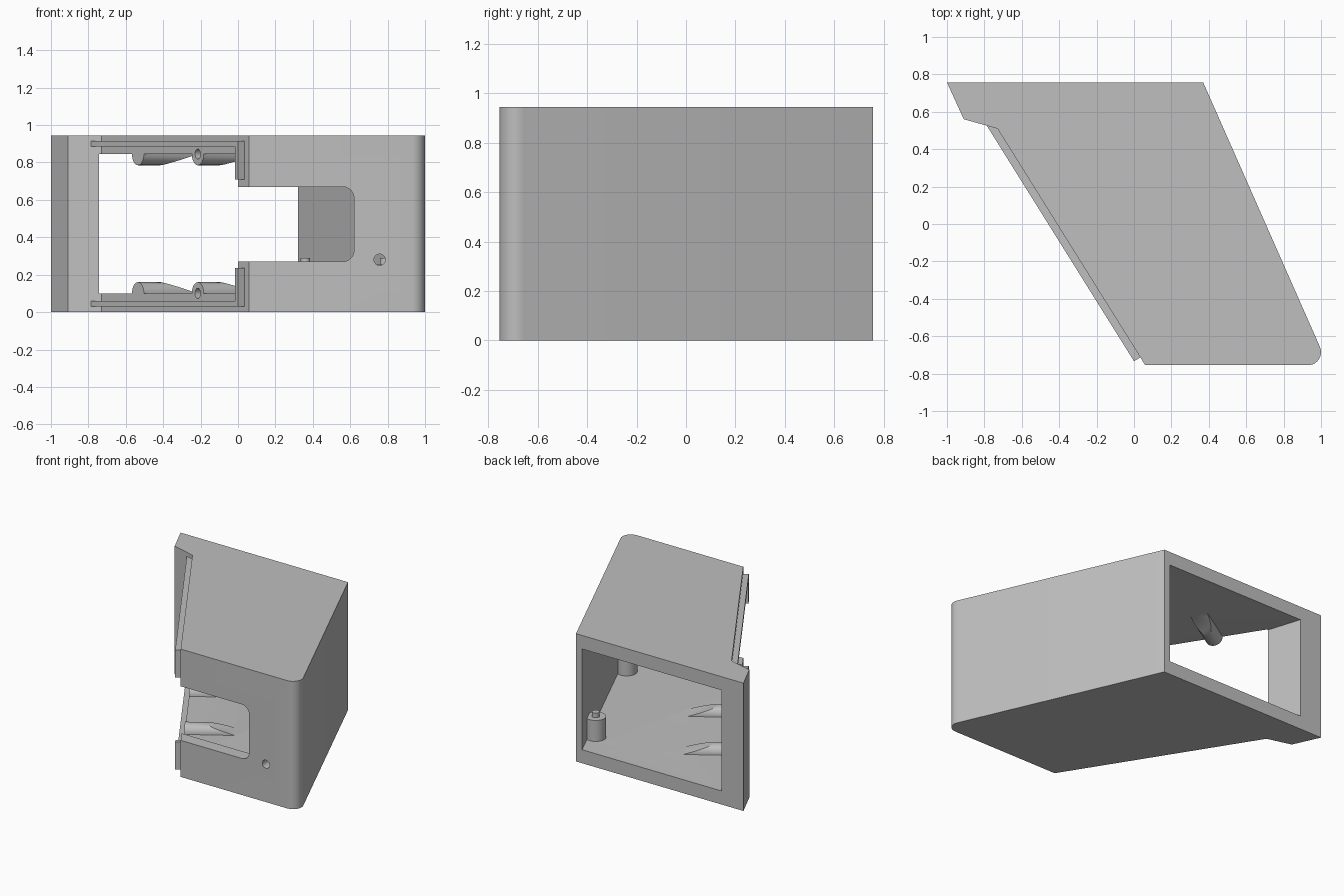
import bpy, bmesh
from math import sin, cos, radians
from mathutils import Matrix, Vector

if "Cube" in bpy.data.objects:
    bpy.data.objects.remove(bpy.data.objects["Cube"])

# Single matte grey plastic
grey = bpy.data.materials.new("grey_plastic")
grey.use_nodes = True
grey.diffuse_color = (0.52, 0.52, 0.52, 1)
grey.node_tree.nodes["Principled BSDF"].inputs["Base Color"].default_value = (0.52, 0.52, 0.52, 1)

HEIGHT, WALL = 0.945, 0.1
ALONG = Vector((0.53, -0.848, 0)).normalized()      # runs down the slanted opening
INWARD = Vector((-ALONG.y, ALONG.x, 0))             # points into the housing
ORIGIN = Vector((-0.73, 0.51, 0))                   # top end of the slanted opening


def frame(origin, x_axis, y_axis, z_axis):
    m = Matrix((x_axis, y_axis, z_axis)).transposed().to_4x4()
    m.translation = origin
    return m


def arc(cx, cy, r, start, end, steps=10):
    angles = [radians(start + (end - start) * i / steps) for i in range(steps + 1)]
    return [(cx + r * cos(a), cy + r * sin(a)) for a in angles]


def circle(cx, cy, r, sides=32):
    return arc(cx, cy, r, 0, 360, sides)[:-1]


def prism(name, points, low, high, matrix=Matrix(), cut=None):
    """Extrude a flat profile, optionally slice it with a plane, then place it."""
    bm = bmesh.new()
    face = bm.faces.new([bm.verts.new((x, y, low)) for x, y in points])
    new = bmesh.ops.extrude_face_region(bm, geom=[face])["geom"]
    bmesh.ops.translate(bm, vec=(0, 0, high - low),
                        verts=[v for v in new if isinstance(v, bmesh.types.BMVert)])
    if cut:
        bmesh.ops.bisect_plane(bm, geom=bm.verts[:] + bm.edges[:] + bm.faces[:],
                               plane_co=cut[0], plane_no=cut[1], clear_outer=True)
        bmesh.ops.holes_fill(bm, edges=[e for e in bm.edges if e.is_boundary])
    bm.transform(matrix)
    bmesh.ops.recalc_face_normals(bm, faces=bm.faces)
    mesh = bpy.data.meshes.new(name)
    bm.to_mesh(mesh)
    bm.free()
    mesh.materials.append(grey)
    obj = bpy.data.objects.new(name, mesh)
    bpy.context.collection.objects.link(obj)
    return obj


def activate(obj):
    bpy.ops.object.select_all(action="DESELECT")
    obj.select_set(True)
    bpy.context.view_layer.objects.active = obj


def combine(target, tool, operation):
    mod = target.modifiers.new(operation.lower(), "BOOLEAN")
    mod.object, mod.operation, mod.solver = tool, operation, "EXACT"
    activate(target)
    bpy.ops.object.modifier_apply(modifier=mod.name)
    bpy.data.objects.remove(tool)


# Outer shell with one rounded front corner
outline = [(-1, 0.757), (-0.91, 0.56), (-0.73, 0.51), (0.06, -0.755)]
outline += arc(0.93, -0.685, 0.07, -90, 23.8) + [(0.37, 0.757)]
housing = prism("housing", outline, 0, HEIGHT)

# Hollow running from the open back to the slanted opening
hollow = [(-0.82, 0.757), (-0.738, 0.5), (-0.74, 0.3), (-0.2, -0.66),
          (0.944, -0.66), (0.32, 0.757), (0.32, 0.9), (-0.82, 0.9)]
combine(housing, prism("hollow_cutter", hollow, WALL, HEIGHT - WALL), "DIFFERENCE")

# Rounded slot and two screw holes in the front wall
front = frame(Vector(), Vector((1, 0, 0)), Vector((0, 0, 1)), Vector((0, 1, 0)))
slot = [(-0.2, 0.27)] + arc(0.56, 0.33, 0.06, -90, 0) + arc(0.56, 0.61, 0.06, 0, 90) + [(-0.2, 0.67)]
combine(housing, prism("slot_cutter", slot, -0.9, -0.6, front), "DIFFERENCE")
for z in (0.28, 0.66):
    combine(housing, prism("hole_cutter", circle(0.757, z, 0.03), -0.9, -0.6, front), "DIFFERENCE")

# Screw bosses behind the slanted opening, tapered to the floor and ceiling
for x in (-0.535, -0.215):
    for base, up in ((WALL, 1), (HEIGHT - WALL, -1)):
        centre = ORIGIN + ALONG * ((x - ORIGIN.x) / ALONG.x) + Vector((0, 0, base))
        place = frame(centre, ALONG, Vector((0, 0, up)), INWARD)
        taper = (Vector((0, 0, 0.34)), Vector((0, 0.2, 0.06)))
        combine(housing, prism("boss", circle(0, 0, 0.06), 0, 0.34, place, taper), "UNION")
        combine(housing, prism("bore_cutter", circle(0, 0, 0.027), -0.05, 0.2, place), "DIFFERENCE")

# Raised lips bordering the slanted opening
lip = [(-0.046, 0.03), (1.442, 0.03), (1.442, 0.235), (1.41, 0.235), (1.41, 0.06), (-0.046, 0.06)]
lips = [prism("lower_lip", lip, -0.04, 0.01, frame(ORIGIN, ALONG, Vector((0, 0, 1)), INWARD)),
        prism("upper_lip", lip, -0.04, 0.01,
              frame(ORIGIN + Vector((0, 0, HEIGHT)), ALONG, Vector((0, 0, -1)), INWARD))]

# Locating posts with pins on the floor beside the side wall
posts = []
for name, x, y in (("rear", 0.36, 0.54), ("front", 0.785, -0.43)):
    posts.append(prism(name + "_post", circle(x, y, 0.07), WALL - 0.02, 0.255))
    posts.append(prism(name + "_pin", circle(x, y, 0.026), 0.25, 0.288))

for obj in [housing] + lips + posts:
    activate(obj)
    bpy.ops.object.shade_smooth_by_angle(angle=radians(30))
